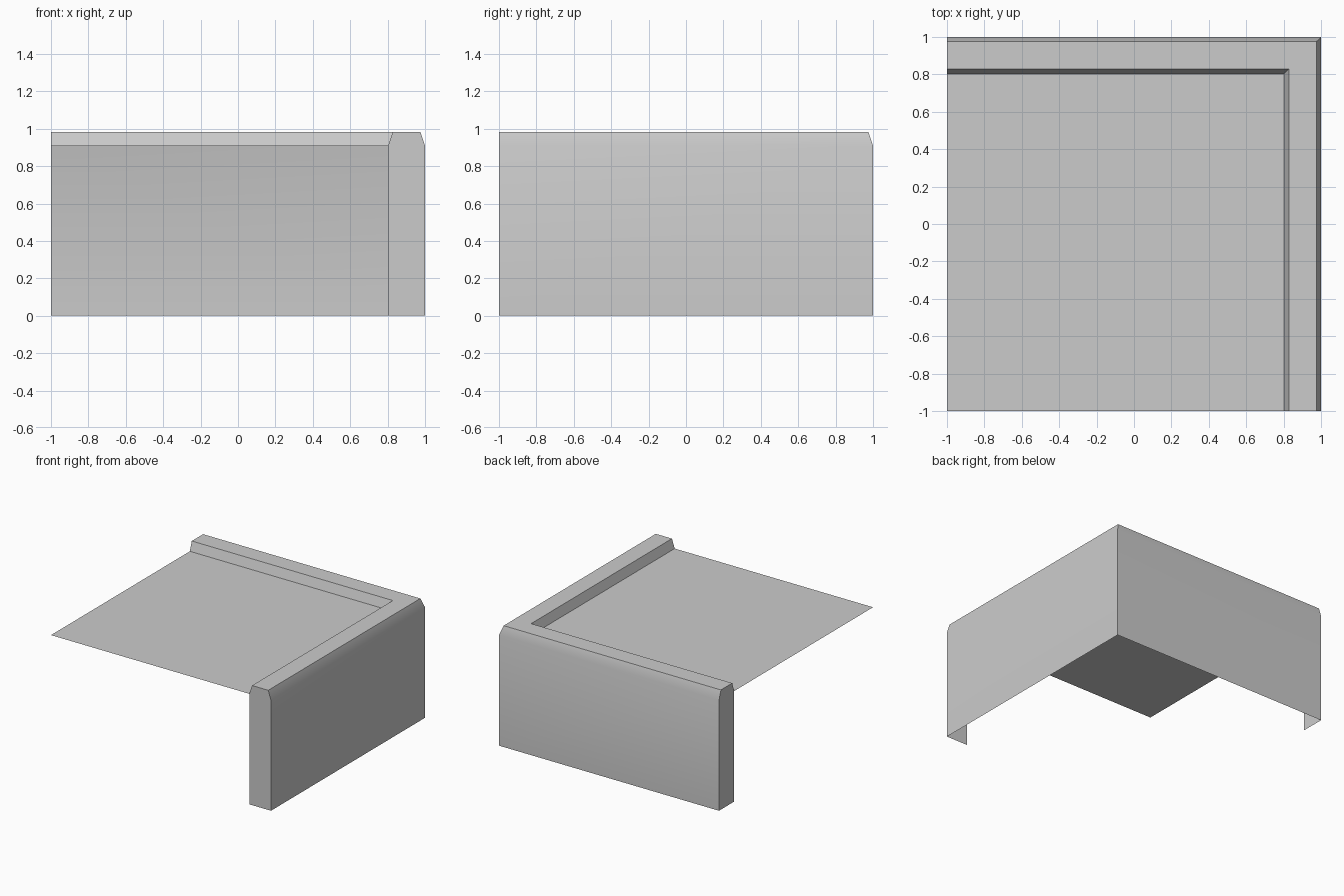
import bpy
import bmesh
import math

cube = bpy.data.objects.get("Cube")
if cube:
    bpy.data.objects.remove(cube, do_unlink=True)

# Single grey material
grey = bpy.data.materials.new("plain grey")
grey.use_nodes = True
color = (0.6, 0.6, 0.6, 1)
grey.diffuse_color = color
grey.node_tree.nodes["Principled BSDF"].inputs["Base Color"].default_value = color

END = -1.0      # open ends of the walls and floor
INNER = 0.803   # inner side of the walls
DECK = 0.908    # floor height and start of the bevels
TOP = 0.983     # top of the walls


def finish(bm, name):
    mesh = bpy.data.meshes.new(name)
    bm.to_mesh(mesh)
    bm.free()
    mesh.materials.append(grey)
    obj = bpy.data.objects.new(name, mesh)
    bpy.context.collection.objects.link(obj)
    bpy.ops.object.select_all(action='DESELECT')
    obj.select_set(True)
    bpy.context.view_layer.objects.active = obj
    bpy.ops.object.shade_smooth_by_angle(angle=math.radians(30))
    return obj


# Corner wall: a bevelled profile swept round a mitred corner, open below
profile = [(1, 0), (1, DECK), (0.975, TOP), (0.828, TOP), (INNER, DECK)]
bm = bmesh.new()
rows = [[bm.verts.new((x, y, z)) for x, y in ((d, END), (d, d), (END, d))]
        for d, z in profile]
for low, high in zip(rows, rows[1:]):
    for i in range(2):
        bm.faces.new((low[i], low[i + 1], high[i + 1], high[i]))

# End caps reach down to the ground on the inner side
front_foot = bm.verts.new((INNER, END, 0))
side_foot = bm.verts.new((END, INNER, 0))
bm.faces.new([row[0] for row in rows] + [front_foot])
bm.faces.new([side_foot] + [row[2] for row in reversed(rows)])
finish(bm, "corner_wall")

# Floor: a thin sheet meeting the foot of the inner bevels
bm = bmesh.new()
bm.faces.new([bm.verts.new((x, y, DECK)) for x, y in
              ((END, END), (INNER, END), (INNER, INNER), (END, INNER))])
finish(bm, "floor")
